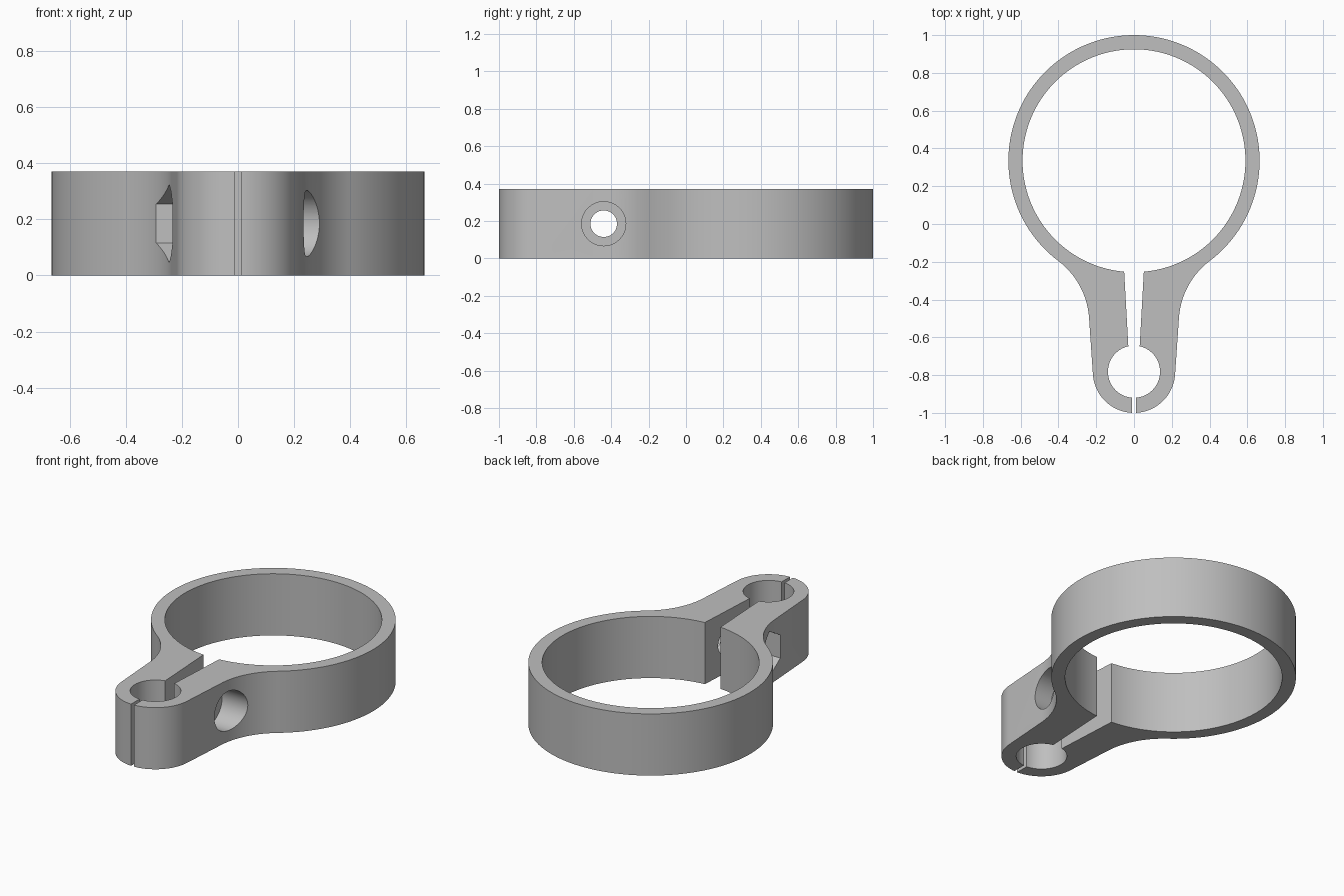
import bpy, bmesh, math
from mathutils import Vector, Matrix

cube = bpy.data.objects.get("Cube")
if cube:
    bpy.data.objects.remove(cube, do_unlink=True)

HEIGHT = 0.37
RING, RING_OUT, RING_IN = Vector((0, 0.335)), 0.665, 0.59
EYE, EYE_OUT, EYE_IN = Vector((0, -0.782)), 0.218, 0.138
FILLET = Vector((0.65, -0.525))
SLIT, SLOT_NARROW, SLOT_WIDE = 0.01, 0.03, 0.052
BOLT_Y, BOLT_Z = -0.44, HEIGHT / 2

grey = bpy.data.materials.new("plain grey")
grey.use_nodes = True
colour = (0.52, 0.52, 0.52, 1)
grey.diffuse_color = colour
grey.node_tree.nodes["Principled BSDF"].inputs["Base Color"].default_value = colour


def arc(centre, radius, start, end, steps):
    """Points along an arc, angles in radians."""
    angles = [start + (end - start) * i / steps for i in range(steps + 1)]
    return [centre + radius * Vector((math.cos(a), math.sin(a))) for a in angles]


def add_object(name, bm):
    bmesh.ops.recalc_face_normals(bm, faces=bm.faces)
    mesh = bpy.data.meshes.new(name)
    bm.to_mesh(mesh)
    bm.free()
    mesh.materials.append(grey)
    obj = bpy.data.objects.new(name, mesh)
    bpy.context.collection.objects.link(obj)
    return obj


def x_cutter(name, radius, x0, x1, sides):
    """Prism lying along x through the bolt axis, with a corner pointing up."""
    bm = bmesh.new()
    place = Matrix.Translation(((x0 + x1) / 2, BOLT_Y, BOLT_Z)) @ Matrix.Rotation(math.pi / 2, 4, 'Y')
    bmesh.ops.create_cone(bm, cap_ends=True, segments=sides, radius1=radius,
                          radius2=radius, depth=x1 - x0)
    # Turn the hexagon so that a vertex lies on the vertical axis
    first = bm.verts[:][0].co
    turn = Matrix.Rotation(-math.atan2(first.y, first.x), 4, 'Z')
    bmesh.ops.transform(bm, matrix=place @ turn, verts=bm.verts)
    obj = add_object(name, bm)
    obj.hide_render = True
    return obj


# Tangent angles joining the ring, the fillet and the small eye
to_fillet = FILLET - RING
ring_angle = math.atan2(to_fillet.y, to_fillet.x)
fillet_r = to_fillet.length - RING_OUT
reach = FILLET - EYE
side_angle = math.atan2(reach.y, reach.x) - math.acos((EYE_OUT + fillet_r) / reach.length)

# Outer outline of the +x half, from the front slit to the back of the ring
outer = arc(EYE, EYE_OUT, -math.pi / 2 + math.asin(SLIT / EYE_OUT), side_angle, 24)
outer += arc(FILLET, fillet_r, math.pi + side_angle, math.pi + ring_angle, 20)
outer += arc(RING, RING_OUT, ring_angle, math.pi / 2, 64)[1:]

# Inner outline of the +x half, from the back of the ring to the front slit
inner = arc(RING, RING_IN, math.pi / 2, -math.pi / 2 + math.asin(SLOT_WIDE / RING_IN), 72)
inner += arc(EYE, EYE_IN, math.pi / 2 - math.asin(SLOT_NARROW / EYE_IN),
             -math.pi / 2 + math.asin(SLIT / EYE_IN), 32)


def mirrored(points):
    return [Vector((-p.x, p.y)) for p in reversed(points)]


outline = outer + mirrored(outer)[1:] + mirrored(inner) + inner[1:]

# Clamp body: the split outline extruded upwards
bm = bmesh.new()
base = bm.faces.new([bm.verts.new((p.x, p.y, 0)) for p in outline])
top = bmesh.ops.extrude_face_region(bm, geom=[base], use_keep_orig=True)
bmesh.ops.translate(bm, vec=(0, 0, HEIGHT),
                    verts=[g for g in top["geom"] if isinstance(g, bmesh.types.BMVert)])
body = add_object("clamp_body", bm)

# Bolt hole, round head recess on the left, hexagonal nut recess on the right
cutters = [x_cutter("bolt_hole_cutter", 0.071, -0.6, 0.6, 48),
           x_cutter("head_recess_cutter", 0.118, 0.12, 0.6, 64),
           x_cutter("nut_recess_cutter", 0.139, -0.6, -0.12, 6)]
bpy.context.view_layer.objects.active = body
body.select_set(True)
for cutter in cutters:
    cut = body.modifiers.new(cutter.name, 'BOOLEAN')
    cut.operation = 'DIFFERENCE'
    cut.solver = 'EXACT'
    cut.object = cutter
    bpy.ops.object.modifier_apply(modifier=cut.name)
for cutter in cutters:
    bpy.data.objects.remove(cutter, do_unlink=True)

bpy.ops.object.shade_smooth_by_angle(angle=math.radians(30))
